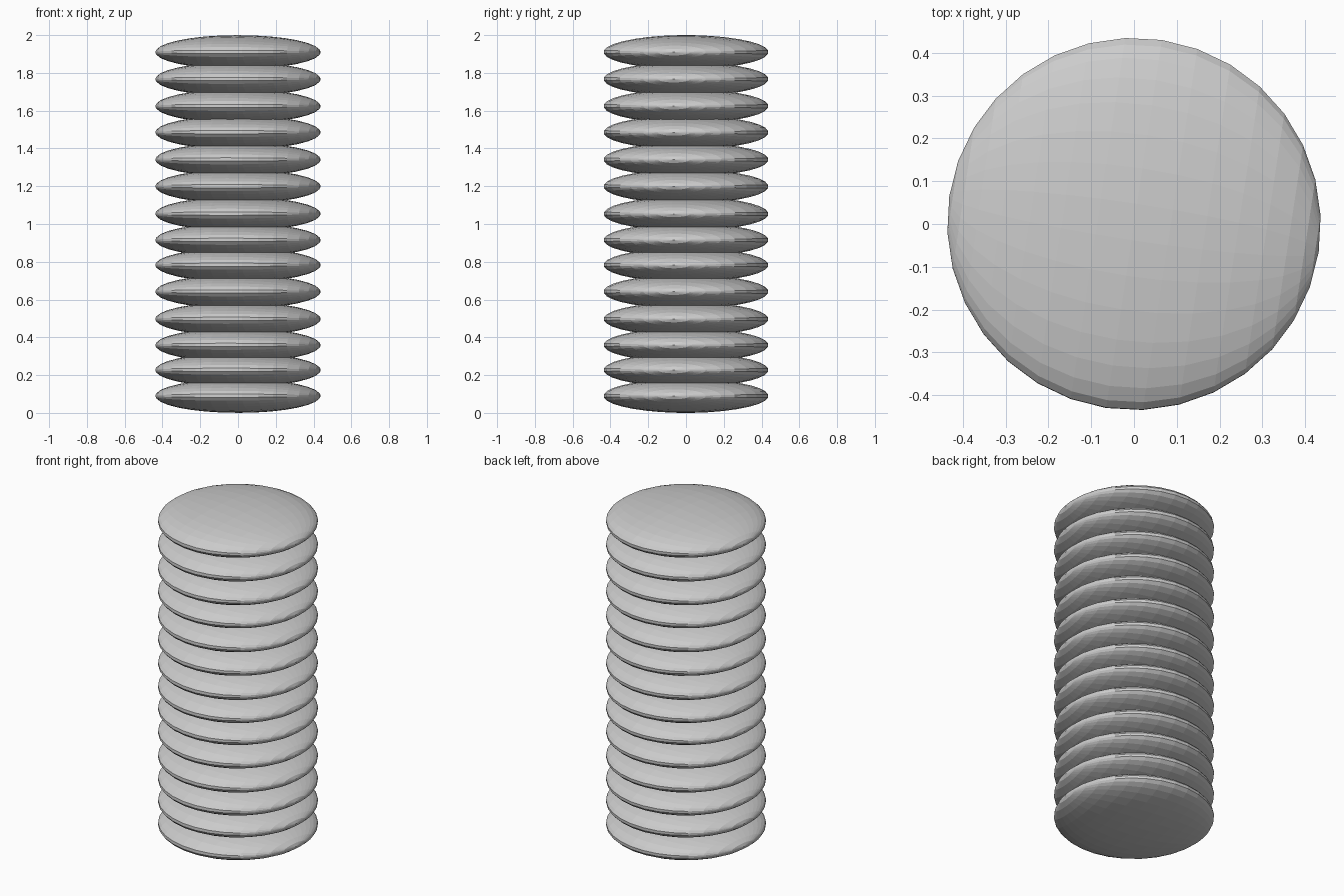
import bpy, bmesh
from math import radians
from mathutils import Matrix

if "Cube" in bpy.data.objects:
    bpy.data.objects.remove(bpy.data.objects["Cube"])

RADIUS, HALF = 0.437, 0.09
# centre height of each flattened disc, bottom to top (slightly uneven stack)
CENTRES = [0.09, 0.227, 0.359, 0.497, 0.642, 0.783, 0.915,
           1.054, 1.199, 1.341, 1.485, 1.624, 1.767, 1.91]

# low-poly sphere with its pole lying sideways, squashed to a lens
turn = (Matrix.Rotation(radians(-8.6), 4, 'Z')
        @ Matrix.Rotation(radians(5), 4, 'X')
        @ Matrix.Rotation(radians(90), 4, 'Y'))
squash = Matrix.Diagonal((RADIUS, RADIUS, HALF, 1))
bm = bmesh.new()
bmesh.ops.create_uvsphere(bm, u_segments=32, v_segments=16, radius=1)
bmesh.ops.transform(bm, matrix=squash @ turn, verts=bm.verts)
mesh = bpy.data.meshes.new("disc")
bm.to_mesh(mesh)
bm.free()

# stack of discs sharing one mesh
for i, z in enumerate(CENTRES):
    disc = bpy.data.objects.new(f"disc_{i + 1}", mesh)
    disc.location.z = z
    bpy.context.collection.objects.link(disc)
